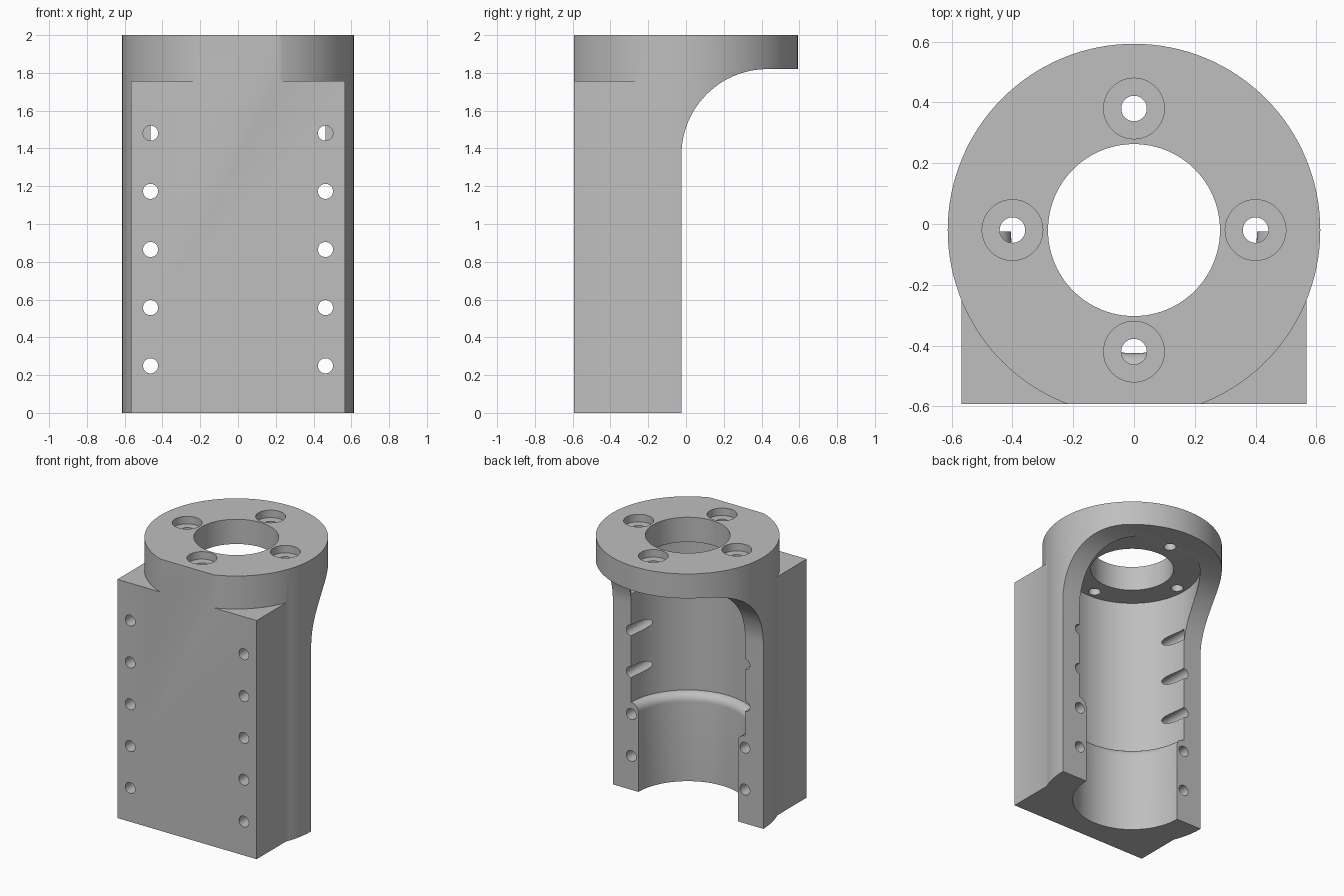
import bpy, bmesh, math
from mathutils import Matrix, Vector

cube = bpy.data.objects.get("Cube")
if cube:
    bpy.data.objects.remove(cube, do_unlink=True)

CY = -0.02          # y of the main axis
FRONT = -0.593      # flat front plane
SPLIT = -0.024      # plane where the back is opened

grey = bpy.data.materials.new("plain grey")
grey.use_nodes = True
grey.diffuse_color = (0.52, 0.52, 0.52, 1)
grey.node_tree.nodes["Principled BSDF"].inputs["Base Color"].default_value = (0.52, 0.52, 0.52, 1)


def finish(name, bm):
    bmesh.ops.recalc_face_normals(bm, faces=bm.faces[:])
    mesh = bpy.data.meshes.new(name)
    bm.to_mesh(mesh)
    bm.free()
    mesh.materials.append(grey)
    obj = bpy.data.objects.new(name, mesh)
    bpy.context.collection.objects.link(obj)
    return obj


def lathe(name, profile, centre, steps=96):
    """Solid of revolution about a vertical axis; profile is (radius, z) from axis to axis."""
    bm = bmesh.new()
    verts = [bm.verts.new((r, 0, z)) for r, z in profile]
    edges = [bm.edges.new(pair) for pair in zip(verts, verts[1:])]
    bmesh.ops.spin(bm, geom=verts + edges, cent=(0, 0, 0), axis=(0, 0, 1),
                   angle=math.tau, steps=steps, use_duplicate=False)
    bmesh.ops.remove_doubles(bm, verts=bm.verts[:], dist=1e-5)
    bmesh.ops.translate(bm, verts=bm.verts[:], vec=(centre[0], centre[1], 0))
    return finish(name, bm)


def box(name, low, high):
    bm = bmesh.new()
    bmesh.ops.create_cube(bm, size=1)
    low, high = Vector(low), Vector(high)
    bmesh.ops.scale(bm, verts=bm.verts[:], vec=high - low)
    bmesh.ops.translate(bm, verts=bm.verts[:], vec=(low + high) / 2)
    return finish(name, bm)


def prism_x(name, outline, half):
    """Extrude a (y, z) outline along x."""
    bm = bmesh.new()
    face = bm.faces.new([bm.verts.new((-half, y, z)) for y, z in outline])
    ext = bmesh.ops.extrude_face_region(bm, geom=[face])
    moved = [v for v in ext["geom"] if isinstance(v, bmesh.types.BMVert)]
    bmesh.ops.translate(bm, verts=moved, vec=(2 * half, 0, 0))
    return finish(name, bm)


def combine(target, tool, operation):
    tool.hide_render = True
    mod = target.modifiers.new(operation, "BOOLEAN")
    mod.operation = operation
    mod.solver = "EXACT"
    mod.object = tool
    bpy.context.view_layer.objects.active = target
    bpy.ops.object.modifier_apply(modifier=mod.name)
    bpy.data.objects.remove(tool, do_unlink=True)


# Round column with a square mounting block at the front
housing = lathe("motor_mount_housing", [(0, -0.1), (0.613, -0.1), (0.613, 2), (0, 2)], (0, CY), 128)
combine(housing, box("block", (-0.567, -0.8, -0.15), (0.567, -0.1, 1.757)), "UNION")

# Flat front and base
combine(housing, box("front_cutter", (-1, -1.2, -0.5), (1, FRONT, 2.5)), "DIFFERENCE")
combine(housing, box("base_cutter", (-1, -1, -0.5), (1, 1, 0)), "DIFFERENCE")

# Open back, sweeping in a quarter round up to the flange
R, FLANGE = 0.455, 1.82
arc = [(SPLIT + R - R * math.cos(t), FLANGE - R + R * math.sin(t))
       for t in (math.pi / 2 * i / 24 for i in range(25))]
combine(housing, prism_x("back_cutter", [(SPLIT, -0.2)] + arc + [(1, FLANGE), (1, -0.2)], 1), "DIFFERENCE")

# Stepped bore with a rounded inner ledge
LOWER, UPPER, LEDGE = 0.405, 0.464, 0.585
step = UPPER - LOWER
ledge = [(UPPER - step * math.cos(t), LEDGE + step * math.sin(t))
         for t in (math.pi / 2 * i / 8 for i in range(9))]
combine(housing, lathe("bore_cutter", [(0, -0.1), (LOWER, -0.1)] + ledge +
                       [(UPPER, 1.818), (0.283, 1.818), (0.283, 2.1), (0, 2.1)], (0, CY)), "DIFFERENCE")

# Counterbored screw holes in the flange
for i in range(4):
    a = i * math.pi / 2
    spot = (0.4 * math.cos(a), CY + 0.4 * math.sin(a))
    combine(housing, lathe("screw_cutter", [(0, 1.7), (0.042, 1.7), (0.042, 1.945), (0.1, 1.945),
                                            (0.1, 2.1), (0, 2.1)], spot, 40), "DIFFERENCE")

# Two columns of mounting holes from the front
for side in (-1, 1):
    for i in range(5):
        bm = bmesh.new()
        bmesh.ops.create_cone(bm, cap_ends=True, segments=32, radius1=0.04, radius2=0.04, depth=1,
                              matrix=Matrix.Translation((side * 0.463, SPLIT + 0.003 - 0.5, 0.249 + 0.308 * i))
                              @ Matrix.Rotation(math.pi / 2, 4, "X"))
        combine(housing, finish("mounting_hole_cutter", bm), "DIFFERENCE")

# Smooth curved walls, crisp edges
bpy.ops.object.select_all(action="DESELECT")
housing.select_set(True)
bpy.context.view_layer.objects.active = housing
bpy.ops.object.shade_smooth_by_angle(angle=math.radians(30))
